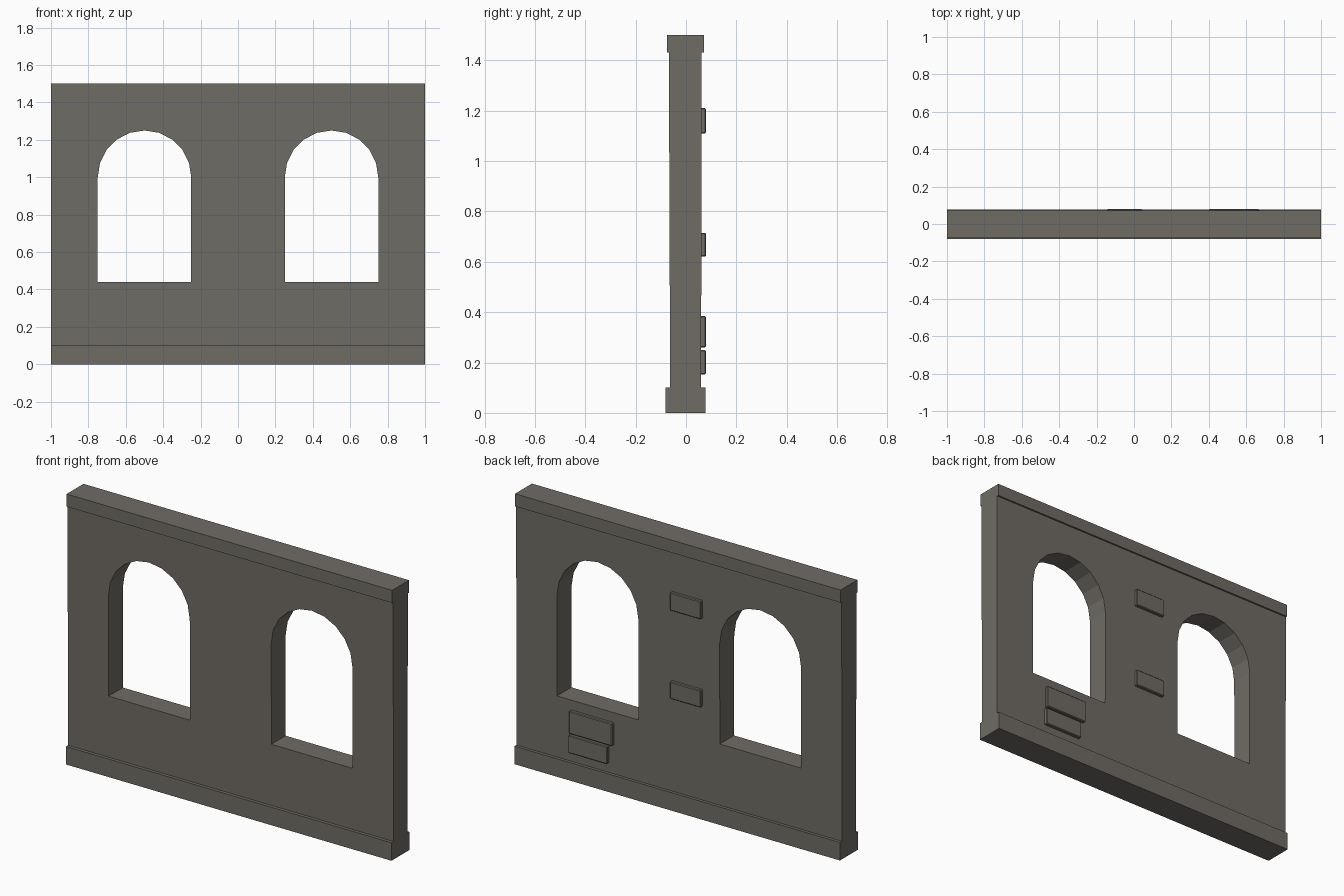
import bpy, bmesh, math

if "Cube" in bpy.data.objects:
    bpy.data.objects.remove(bpy.data.objects["Cube"])

stone = bpy.data.materials.new("stone")
stone.diffuse_color = (0.16, 0.15, 0.13, 1)
stone.use_nodes = True
stone.node_tree.nodes["Principled BSDF"].inputs["Base Color"].default_value = stone.diffuse_color


def make_object(name, bm):
    bmesh.ops.recalc_face_normals(bm, faces=bm.faces)
    mesh = bpy.data.meshes.new(name)
    bm.to_mesh(mesh)
    bm.free()
    mesh.materials.append(stone)
    obj = bpy.data.objects.new(name, mesh)
    bpy.context.collection.objects.link(obj)
    return obj


def prism(name, profile, axis, start, end):
    """Extrude a closed profile: along y (profile is x,z) or along x (profile is y,z)."""
    bm = bmesh.new()
    if axis == 'y':
        pts, move = [(a, start, b) for a, b in profile], (0, end - start, 0)
    else:
        pts, move = [(start, a, b) for a, b in profile], (end - start, 0, 0)
    face = bm.faces.new([bm.verts.new(p) for p in pts])
    ext = bmesh.ops.extrude_face_region(bm, geom=[face], use_keep_orig=True)
    verts = [g for g in ext['geom'] if isinstance(g, bmesh.types.BMVert)]
    bmesh.ops.translate(bm, verts=verts, vec=move)
    return make_object(name, bm)


def rect(a0, a1, b0, b1):
    return [(a0, b0), (a1, b0), (a1, b1), (a0, b1)]


# Wall panel, front face leaning out very slightly towards the top
wall = prism("wall", [(-0.063, 0.1), (0.060, 0.1), (0.062, 1.43), (-0.068, 1.43)], 'x', -1, 1)

# Arched window openings
for cx in (-0.5, 0.5):
    arch = [(cx + 0.25 * math.cos(math.pi * i / 10),
             1.0 + 0.25 * math.sin(math.pi * i / 10)) for i in range(11)]
    outline = [(cx - 0.25, 0.44), (cx + 0.25, 0.44)] + arch
    cutter = prism("window_cutter", outline, 'y', -0.3, 0.3)
    cutter.hide_render = True
    mod = wall.modifiers.new("window", 'BOOLEAN')
    mod.operation = 'DIFFERENCE'
    mod.solver = 'EXACT'
    mod.object = cutter
    bpy.context.view_layer.objects.active = wall
    bpy.ops.object.modifier_apply(modifier=mod.name)
    bpy.data.objects.remove(cutter)

# Plinth and coping strips
prism("plinth", rect(-0.081, 0.077, 0, 0.1), 'x', -1, 1)
prism("coping", rect(-0.076, 0.072, 1.43, 1.5), 'x', -1, 1)

# Raised bricks on the back, each with a thin bevel
for x0, x1, z0, z1 in [(-0.145, 0.045, 1.11, 1.21), (-0.145, 0.045, 0.62, 0.715),
                       (0.40, 0.665, 0.26, 0.385), (0.43, 0.67, 0.152, 0.25)]:
    brick = prism("raised_brick", rect(x0, x1, z0, z1), 'y', 0.05, 0.079)
    bevel = brick.modifiers.new("bevel", 'BEVEL')
    bevel.width = 0.004
    bevel.segments = 1
